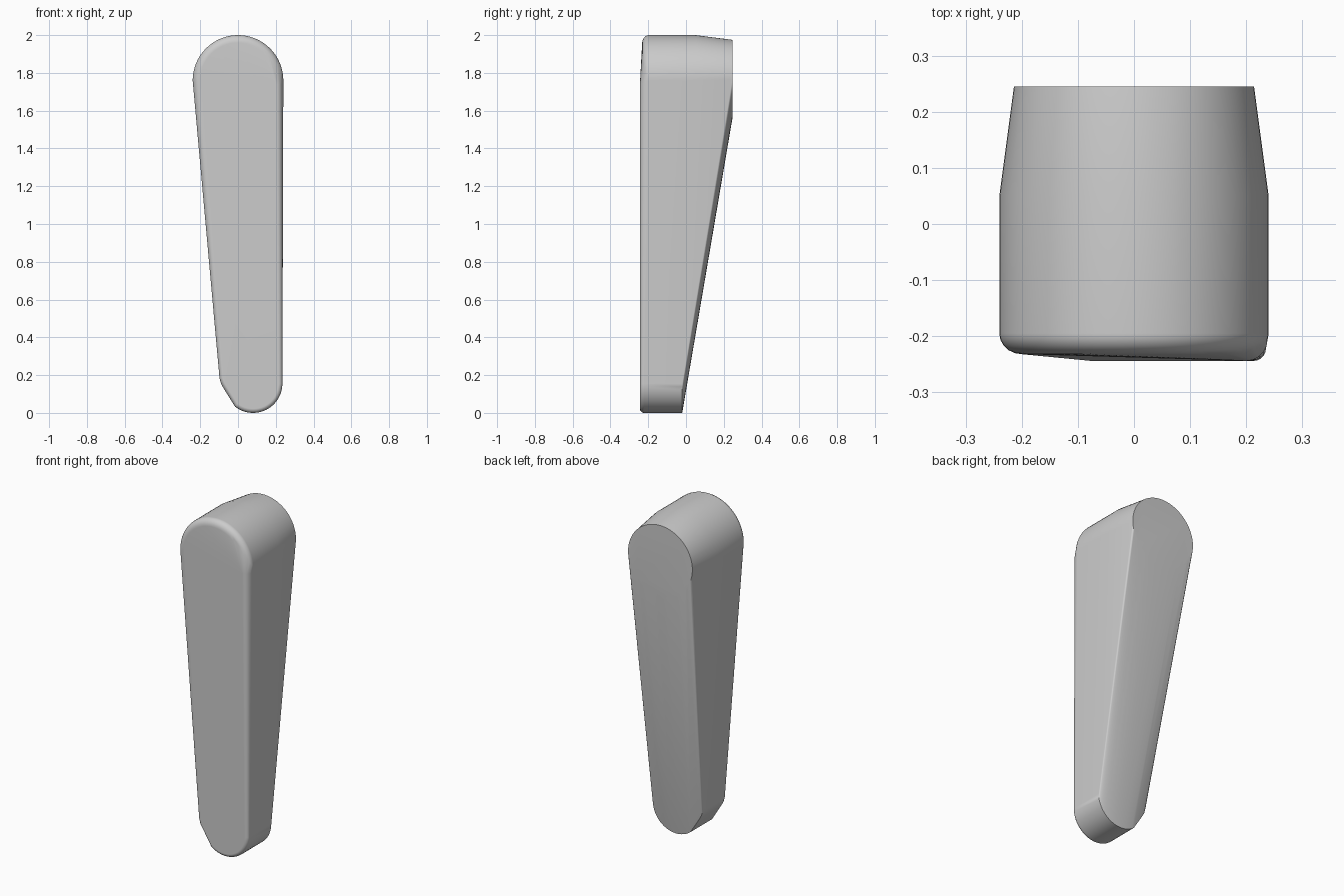
import bpy, bmesh
from math import sin, cos, pi, radians

cube = bpy.data.objects.get("Cube")
if cube:
    bpy.data.objects.remove(cube, do_unlink=True)

grey = bpy.data.materials.new("plain grey")
grey.use_nodes = True
colour = (0.6, 0.6, 0.6, 1)
grey.diffuse_color = colour
grey.node_tree.nodes["Principled BSDF"].inputs["Base Color"].default_value = colour


def arc(cx, cz, rx, rz, y, start, end, steps):
    """Points on an elliptical arc in the plane at depth y."""
    points = []
    for i in range(steps + 1):
        a = radians(start + (end - start) * i / steps)
        points.append((cx + rx * cos(a), y, cz + rz * sin(a)))
    return points


def head(y, inset):
    r = 0.24 - inset
    return arc(0, 1.76, r, r, y, 0, 180, 32)


def foot(y, inset):
    r = 0.155 - inset
    corner = [(-0.098 + inset, y, 0.185), (-0.09 + inset, y, 0.155),
              (-0.075 + inset, y, 0.128 + inset * 0.5)]
    return corner + arc(0.08, 0.155, r, r, y, 232, 360, 20)


# Body: convex skin over rounded head, narrow foot and raked back
points = head(0.05, 0) + foot(-0.02, 0)
for i in range(6):
    a = i / 5 * pi / 2
    points += head(-0.195 - 0.037 * sin(a), 0.04 * (1 - cos(a)))
    points += foot(-0.222 - 0.022 * sin(a), 0.022 * (1 - cos(a)))
    points.append((0.2 + 0.038 * cos(a), -0.205 - 0.039 * sin(a), 1.74))

# Flat disc at the upper back
points += arc(0, 1.765, 0.214, 0.21, 0.245, 0, 360, 64)

bm = bmesh.new()
for p in points:
    bm.verts.new(p)
hull = bmesh.ops.convex_hull(bm, input=bm.verts)
bmesh.ops.delete(bm, geom=[v for v in bm.verts if not v.link_faces], context='VERTS')
bmesh.ops.remove_doubles(bm, verts=bm.verts, dist=0.0005)
bmesh.ops.dissolve_limit(bm, angle_limit=radians(0.3), verts=bm.verts, edges=bm.edges)
bmesh.ops.recalc_face_normals(bm, faces=bm.faces)
mesh = bpy.data.meshes.new("tapered_body")
bm.to_mesh(mesh)
bm.free()
mesh.materials.append(grey)
body = bpy.data.objects.new("tapered_body", mesh)
bpy.context.collection.objects.link(body)

# Smooth shading with a crisp rim at the back
for obj in bpy.context.selected_objects:
    obj.select_set(False)
body.select_set(True)
bpy.context.view_layer.objects.active = body
bpy.ops.object.shade_smooth_by_angle(angle=radians(30))
normals = body.modifiers.new("weighted normals", 'WEIGHTED_NORMAL')
normals.keep_sharp = True
